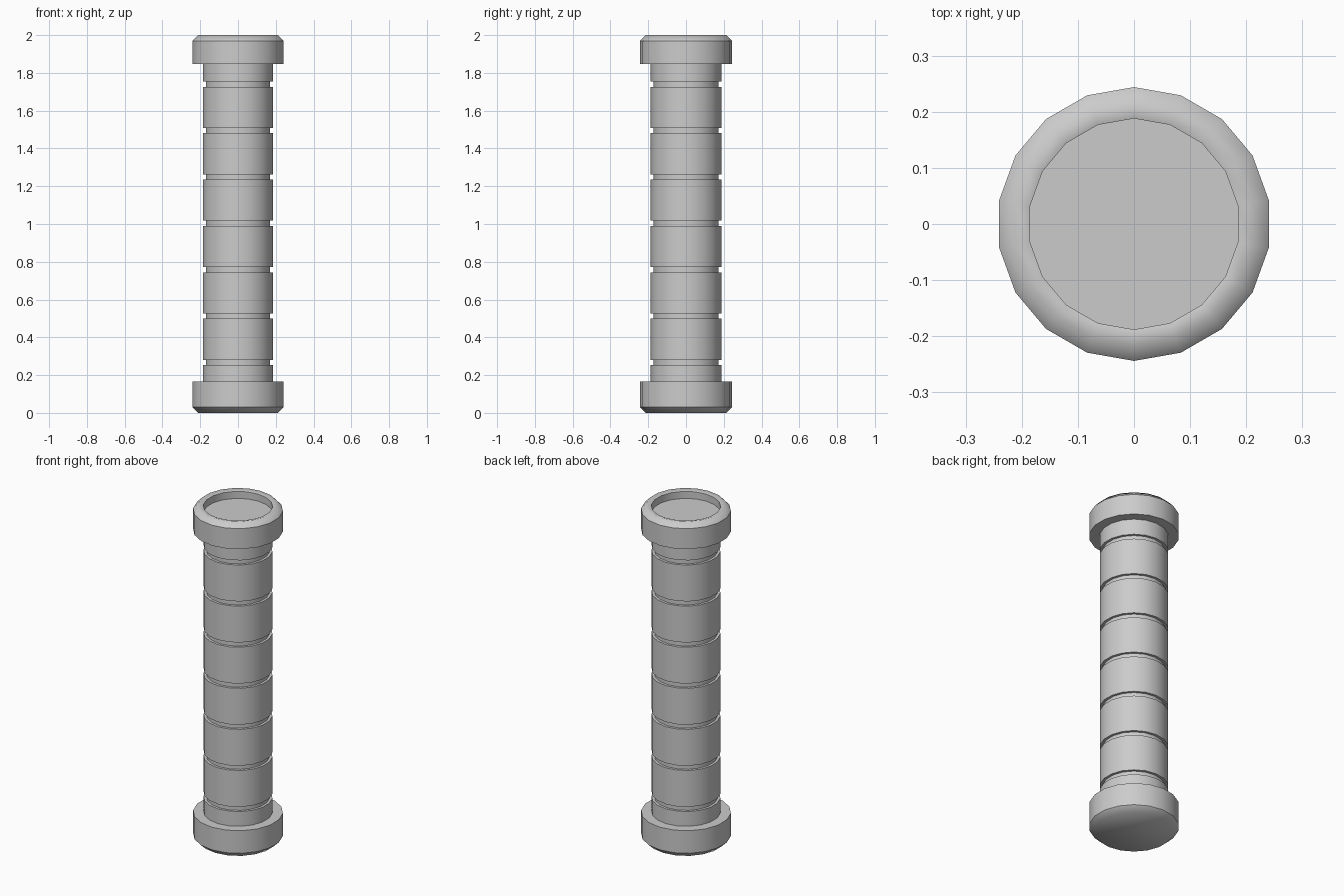
import bpy, bmesh, math

if "Cube" in bpy.data.objects:
    bpy.data.objects.remove(bpy.data.objects["Cube"])

SIDES = 18


def lathe(name, profile):
    """Revolve (radius, z, sharp) points bottom to top, with flat end caps."""
    bm = bmesh.new()
    rings = []
    for r, z, sharp in profile:
        ring = []
        for i in range(SIDES):
            a = math.pi / 2 + 2 * math.pi * i / SIDES
            ring.append(bm.verts.new((r * math.cos(a), r * math.sin(a), z)))
        rings.append(ring)
    for lo, hi in zip(rings, rings[1:]):
        for i in range(SIDES):
            j = (i + 1) % SIDES
            bm.faces.new((lo[i], lo[j], hi[j], hi[i]))
    bm.faces.new(rings[0][::-1])
    bm.faces.new(rings[-1])
    for f in bm.faces:
        f.smooth = True
    for (r, z, sharp), ring in zip(profile, rings):
        if sharp:
            for i in range(SIDES):
                bm.edges.get((ring[i], ring[(i + 1) % SIDES])).smooth = False
    mesh = bpy.data.meshes.new(name)
    bm.to_mesh(mesh)
    bm.free()
    ob = bpy.data.objects.new(name, mesh)
    bpy.context.collection.objects.link(ob)
    return ob


# Single handle: foot collar, grooved shaft, head collar with recessed top
R, GROOVE_R, CAP_R = 0.187, 0.172, 0.244
profile = [(0.213, 0.0, False), (CAP_R, 0.03, True),
           (CAP_R, 0.165, True), (R, 0.165, True)]

# Seven evenly spaced grooves
for k in range(7):
    z = 0.267 + k * 0.2455
    profile += [(R, z - 0.014, True), (GROOVE_R, z - 0.014, True),
                (GROOVE_R, z + 0.014, True), (R, z + 0.014, True)]

# Head collar with chamfered rim and sunken face
profile += [(R, 1.848, True), (CAP_R, 1.848, True), (CAP_R, 1.97, True),
            (0.215, 2.0, False), (0.188, 1.992, True), (0.188, 1.95, True)]
lathe("grooved_handle", profile)
